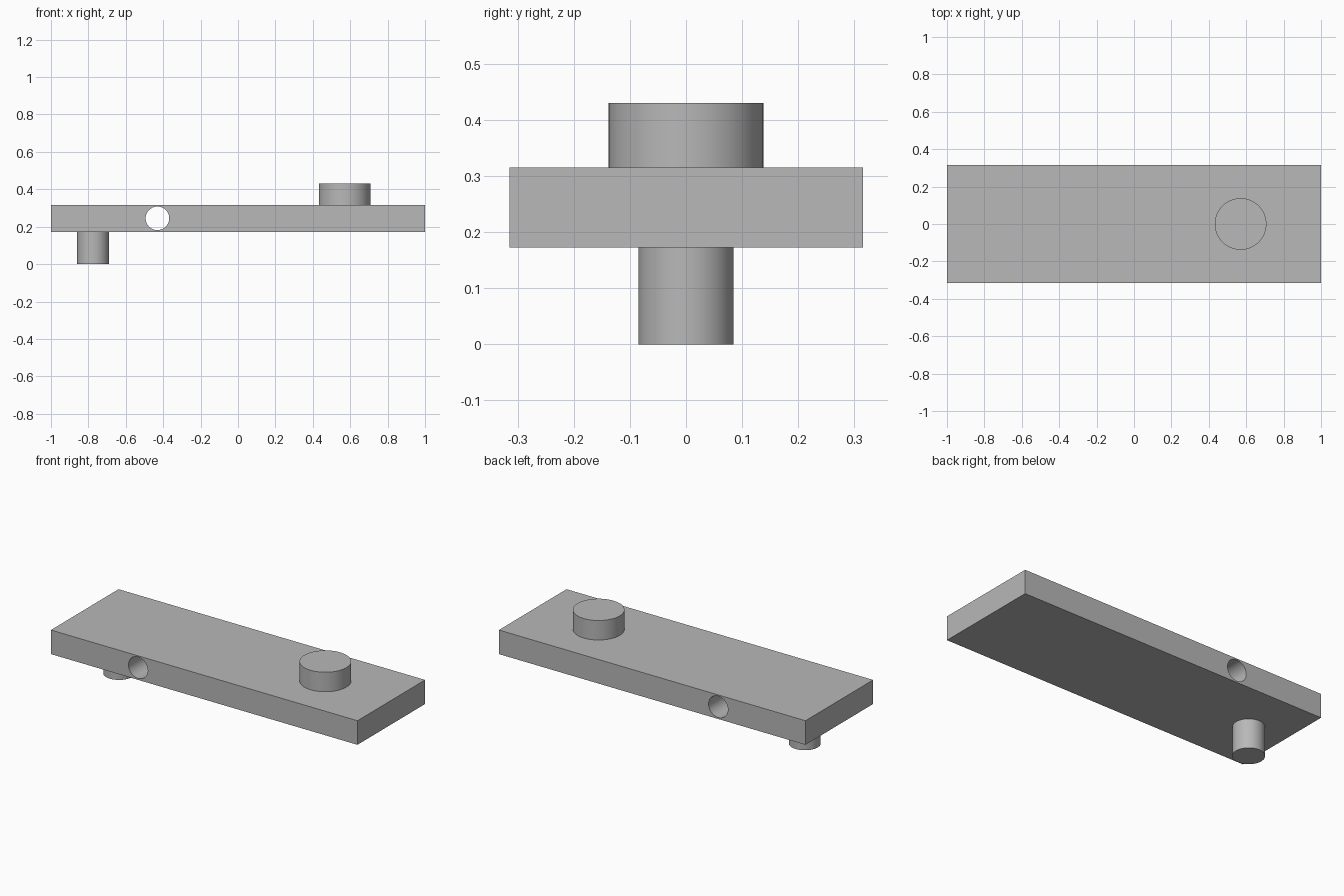
import bpy
import math

default = bpy.data.objects.get("Cube")
if default:
    bpy.data.objects.remove(default, do_unlink=True)

grey = bpy.data.materials.new("plain grey")
grey.use_nodes = True
GREY = (0.48, 0.48, 0.48, 1)
grey.diffuse_color = GREY
grey.node_tree.nodes["Principled BSDF"].inputs["Base Color"].default_value = GREY

PLATE_BOTTOM, PLATE_TOP = 0.173, 0.315
PLATE_WIDTH = 0.63


def finish(obj, name):
    obj.name = name
    obj.data.materials.clear()
    obj.data.materials.append(grey)
    return obj


def smooth(obj):
    bpy.ops.object.select_all(action="DESELECT")
    obj.select_set(True)
    bpy.context.view_layer.objects.active = obj
    bpy.ops.object.shade_smooth_by_angle(angle=math.radians(30))


def upright_cylinder(name, x, radius, bottom, top):
    bpy.ops.mesh.primitive_cylinder_add(
        vertices=64, radius=radius, depth=top - bottom,
        location=(x, 0, (bottom + top) / 2))
    obj = finish(bpy.context.object, name)
    smooth(obj)
    return obj


# Flat plate
bpy.ops.mesh.primitive_cube_add(size=1, location=(0, 0, (PLATE_BOTTOM + PLATE_TOP) / 2))
plate = finish(bpy.context.object, "plate")
plate.scale = (2, PLATE_WIDTH, PLATE_TOP - PLATE_BOTTOM)
bpy.ops.object.transform_apply(location=False, rotation=False, scale=True)

# Round hole through the plate from front to back
bpy.ops.mesh.primitive_cylinder_add(
    vertices=64, radius=0.063, depth=PLATE_WIDTH + 0.2,
    location=(-0.431, 0, 0.245), rotation=(math.pi / 2, 0, 0))
cutter = finish(bpy.context.object, "hole_cutter")
cutter.hide_render = True
hole = plate.modifiers.new("hole", "BOOLEAN")
hole.operation = "DIFFERENCE"
hole.solver = "EXACT"
hole.object = cutter
bpy.context.view_layer.objects.active = plate
bpy.ops.object.modifier_apply(modifier=hole.name)
bpy.data.objects.remove(cutter, do_unlink=True)
smooth(plate)

# Wide boss on top and narrow peg below
upright_cylinder("top_boss", 0.57, 0.138, PLATE_TOP, 0.43)
upright_cylinder("bottom_peg", -0.775, 0.085, 0, PLATE_BOTTOM)
